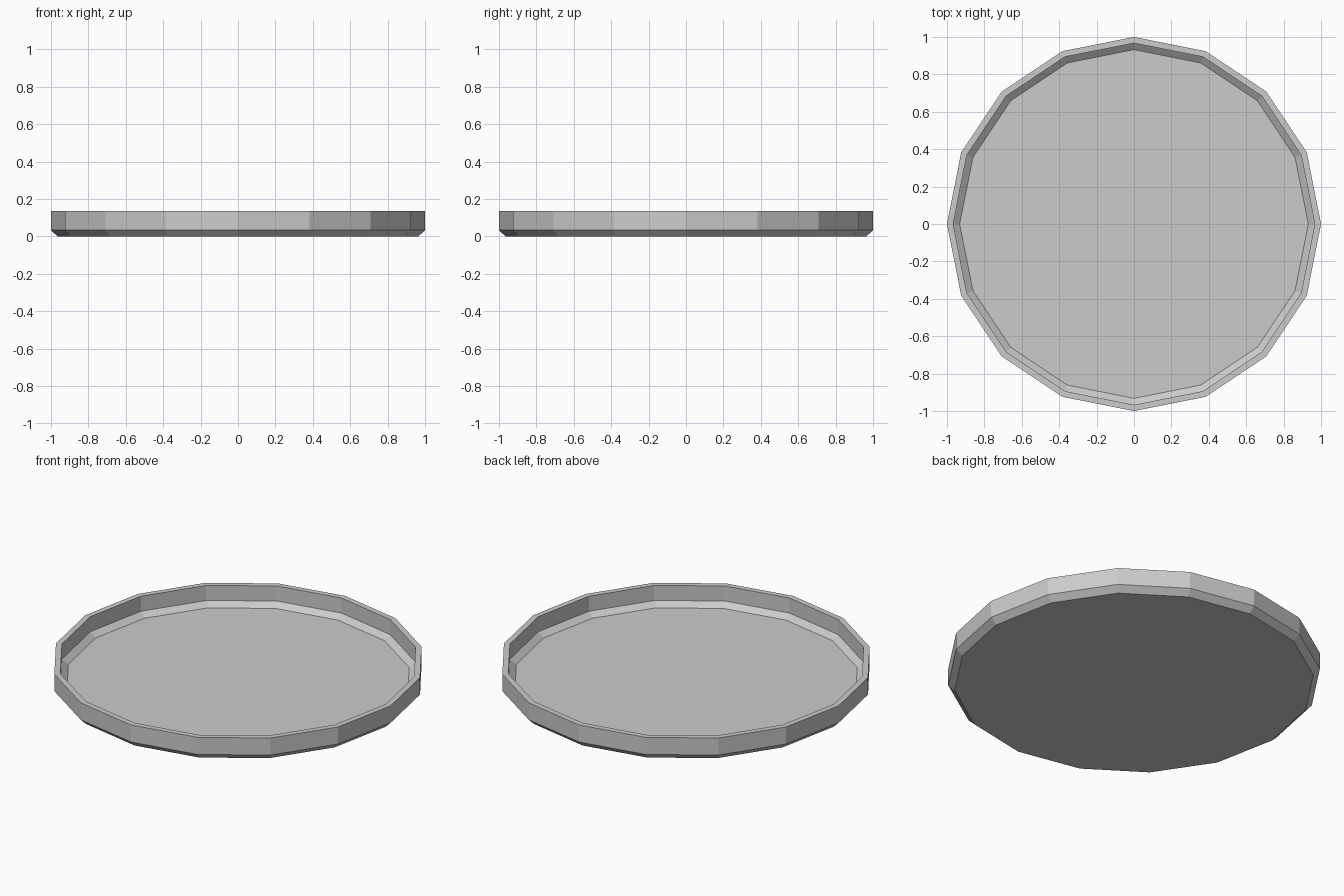
import bpy, bmesh, math

if "Cube" in bpy.data.objects:
    bpy.data.objects.remove(bpy.data.objects["Cube"])

SIDES = 16
# Tray cross-section: radius, height, from the underside over the rim to the floor
PROFILE = [(0.965, 0.0), (1.0, 0.034), (1.0, 0.135),
           (0.967, 0.135), (0.967, 0.046), (0.932, 0.018)]


def lathe(name, profile, sides):
    bm = bmesh.new()
    rings = []
    for r, z in profile:
        rings.append([bm.verts.new((r * math.cos(math.tau * i / sides),
                                    r * math.sin(math.tau * i / sides), z))
                      for i in range(sides)])
    # Walls between neighbouring rings
    for a, b in zip(rings, rings[1:]):
        for i in range(sides):
            j = (i + 1) % sides
            bm.faces.new((a[i], a[j], b[j], b[i]))
    # Underside and floor
    bm.faces.new(rings[0][::-1])
    bm.faces.new(rings[-1])
    bmesh.ops.recalc_face_normals(bm, faces=bm.faces)
    mesh = bpy.data.meshes.new(name)
    bm.to_mesh(mesh)
    bm.free()
    obj = bpy.data.objects.new(name, mesh)
    bpy.context.collection.objects.link(obj)
    return obj


# Shallow faceted tray
lathe("round_tray", PROFILE, SIDES)
